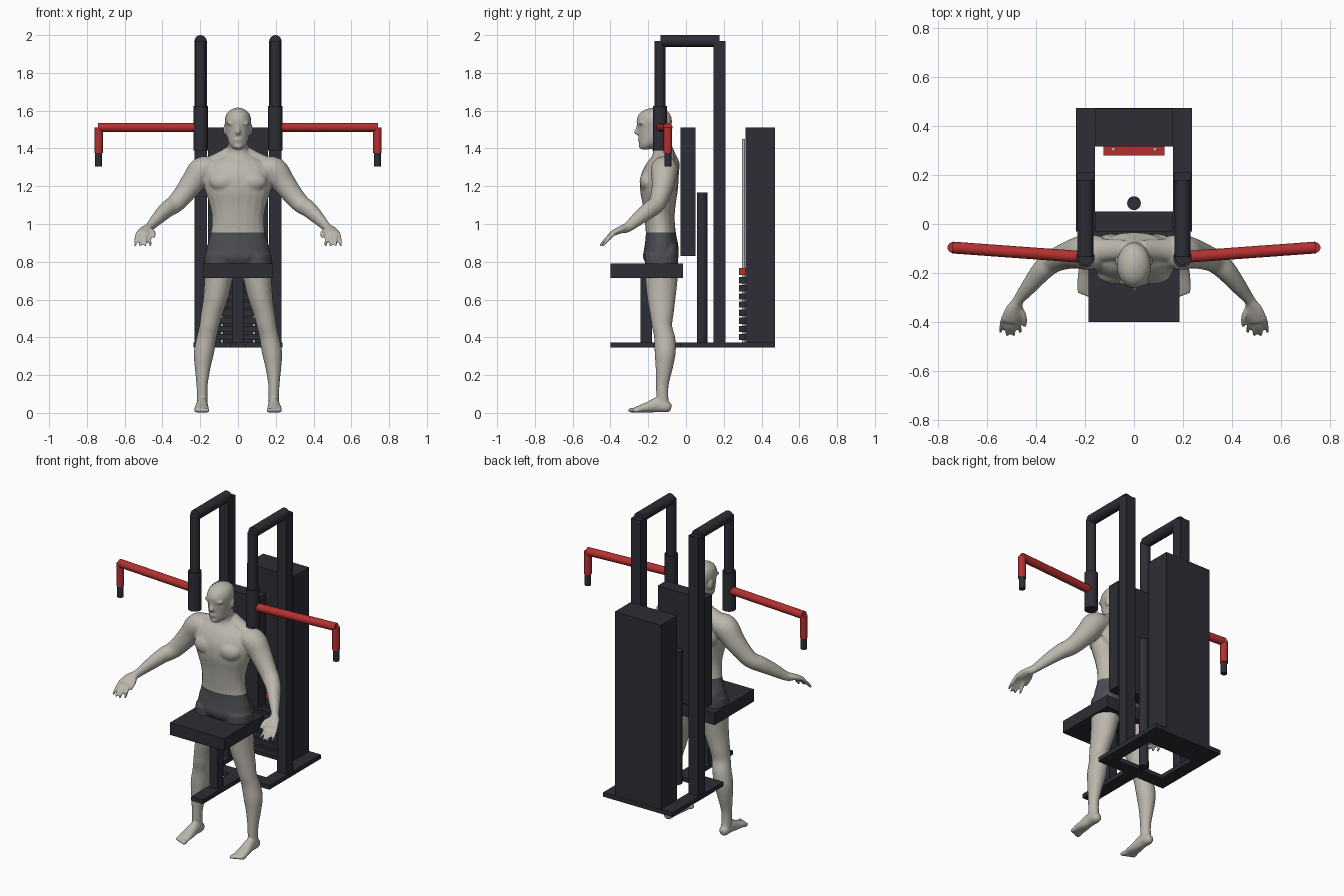
import bpy, bmesh, math
from mathutils import Vector, Matrix

if "Cube" in bpy.data.objects:
    bpy.data.objects.remove(bpy.data.objects["Cube"])


def material(name, r, g, b):
    m = bpy.data.materials.new(name)
    m.use_nodes = True
    m.diffuse_color = (r, g, b, 1)
    m.node_tree.nodes["Principled BSDF"].inputs["Base Color"].default_value = (r, g, b, 1)
    return m


DARK = material("dark_steel", .026, .026, .036)
RED = material("red_paint", .46, .03, .03)
CHROME = material("light_metal", .5, .5, .5)
SKIN = material("pale_body", .5, .475, .42)
CLOTH = material("grey_shorts", .07, .075, .082)


def finish(name, bm, *mats):
    bmesh.ops.recalc_face_normals(bm, faces=bm.faces)
    me = bpy.data.meshes.new(name)
    bm.to_mesh(me)
    bm.free()
    for m in mats:
        me.materials.append(m)
    for p in me.polygons:
        p.use_smooth = True
    me.set_sharp_from_angle(angle=math.radians(40))
    ob = bpy.data.objects.new(name, me)
    bpy.context.collection.objects.link(ob)
    return ob


def box(name, x, y, z, mat=DARK):
    """Box from (min, max) pairs."""
    bm = bmesh.new()
    bmesh.ops.create_cube(bm, size=1)
    for v in bm.verts:
        for axis, (low, high) in enumerate((x, y, z)):
            v.co[axis] = high if v.co[axis] > 0 else low
    return finish(name, bm, mat)


def rod(name, start, end, radius, mat=DARK):
    start, end = Vector(start), Vector(end)
    d = end - start
    bm = bmesh.new()
    place = Matrix.Translation((start + end) / 2) @ d.to_track_quat("Z", "Y").to_matrix().to_4x4()
    bmesh.ops.create_cone(bm, cap_ends=True, segments=24, radius1=radius,
                          radius2=radius, depth=d.length, matrix=place)
    return finish(name, bm, mat)


# Base frame, seat and back pad
FLOOR = (.347, .373)
box("base_rear_bar", (-.236, .236), (.315, .472), FLOOR)
box("base_cross_bar", (-.236, .236), (-.03, .05), FLOOR)
box("base_centre_rail", (-.04, .04), (-.4, -.03), FLOOR)
box("seat", (-.185, .185), (-.4, -.015), (.715, .79))
box("seat_post", (-.028, .028), (-.24, -.18), (.373, .715))
box("back_pad", (-.158, .158), (-.03, .05), (.83, 1.51))
rod("back_post", (0, .085, .347), (0, .085, 1.167), .028)

# Weight tower, stack and guides
box("weight_tower", (-.158, .158), (.315, .47), (.373, 1.51))
for i in range(8):
    low = .385 + i * .043
    box("weight_plate", (-.125, .125), (.28, .315), (low, low + .033))
box("top_weight_plate", (-.125, .125), (.28, .315), (.73, .766), RED)

# Paired frame parts and swing arms
for s, side in ((1, "left"), (-1, "right")):
    box(side + "_base_rail", sorted((s * .158, s * .236)), (.05, .315), FLOOR)
    box(side + "_upright", sorted((s * .165, s * .23)), (.145, .21), (.373, 1.97))
    rod(side + "_guide_rod", (s * .085, .305, .373), (s * .085, .305, 1.45), .008, CHROME)
    rod(side + "_top_beam", (s * .198, -.135, 1.968), (s * .198, .178, 1.968), .032)
    rod(side + "_hanger", (s * .198, -.138, 1.5), (s * .198, -.138, 1.968), .029)
    rod(side + "_sleeve", (s * .198, -.138, 1.39), (s * .198, -.138, 1.625), .038)
    rod(side + "_arm", (s * .2, -.135, 1.512), (s * .74, -.096, 1.512), .024, RED)
    rod(side + "_arm_drop", (s * .738, -.096, 1.375), (s * .738, -.096, 1.512), .022, RED)
    rod(side + "_grip", (s * .738, -.096, 1.305), (s * .738, -.096, 1.375), .018)


# Figure helpers
def tube(bm, points, s=1, flat=False):
    """Closed loft through (x, y, z, width, depth) rings, smoothed by a spline."""
    pts = [Vector(p) for p in points]
    pts = [pts[0]] + pts + [pts[-1]]
    path = []
    for a, b, c, d in zip(pts, pts[1:], pts[2:], pts[3:]):
        for k in range(4):
            t = k / 4
            path.append(b + (c - a) * t / 2 + (a - b * 2.5 + c * 2 - d / 2) * t * t
                        + ((b - c) * 3 + d - a) * t ** 3 / 2)
    path.append(pts[-1])
    rings = []
    for i, p in enumerate(path):
        step = path[min(i + 1, len(path) - 1)] - path[max(i - 1, 0)]
        t = Vector((0, 0, 1)) if flat else Vector(step[:3]).normalized()
        u = (Vector((1, 0, 0)) - t * t.x).normalized()
        v = t.cross(u)
        ring = []
        for k in range(20):
            ang = math.tau * k / 20
            co = Vector(p[:3]) + u * p[3] * math.cos(ang) + v * p[4] * math.sin(ang)
            ring.append(bm.verts.new((co.x * s, co.y, co.z)))
        rings.append(ring)
    for r, q in zip(rings, rings[1:]):
        for k in range(20):
            j = (k + 1) % 20
            bm.faces.new((r[k], r[j], q[j], q[k]))
    bm.faces.new(rings[0])
    bm.faces.new(rings[-1])


def blob(bm, centre, size):
    bmesh.ops.create_uvsphere(bm, u_segments=20, v_segments=12, radius=1,
                              matrix=Matrix.Translation(centre) @ Matrix.Diagonal((*size, 1)))


# Torso and head
body = bmesh.new()
tube(body, [(0, -.135, .765, .09, .06), (0, -.135, .82, .165, .092), (0, -.13, .88, .165, .09),
            (0, -.133, .95, .145, .08), (0, -.14, 1.03, .138, .08), (0, -.142, 1.1, .15, .087),
            (0, -.143, 1.18, .175, .1), (0, -.138, 1.26, .185, .1), (0, -.122, 1.32, .16, .088),
            (0, -.115, 1.36, .09, .065), (0, -.12, 1.39, .058, .056),
            (0, -.135, 1.43, .053, .055), (0, -.15, 1.48, .05, .05)], flat=True)
tube(body, [(0, -.215, 1.395, .022, .022), (0, -.197, 1.42, .045, .05), (0, -.175, 1.46, .059, .077),
            (0, -.168, 1.51, .066, .089), (0, -.168, 1.55, .07, .094), (0, -.166, 1.585, .06, .08),
            (0, -.165, 1.605, .038, .053), (0, -.165, 1.616, .01, .015)], flat=True)
blob(body, (0, -.26, 1.487), (.013, .016, .015))
blob(body, (0, -.254, 1.505), (.009, .012, .026))
blob(body, (0, -.244, 1.446), (.024, .011, .011))
blob(body, (0, -.236, 1.412), (.022, .014, .014))

for s in (1, -1):
    blob(body, (s * .03, -.235, 1.532), (.032, .019, .009))
    blob(body, (s * .069, -.15, 1.5), (.009, .018, .03))
    blob(body, (s * .075, -.2, 1.225), (.078, .046, .055))
    blob(body, (s * .08, -.088, .84), (.08, .05, .072))
    blob(body, (s * .09, -.08, 1.24), (.075, .04, .085))
    tube(body, [(.03, -.105, 1.39, .03, .04), (.1, -.105, 1.345, .035, .045),
                (.17, -.108, 1.315, .035, .05)], s)
    # Leg and foot
    tube(body, [(.1, -.13, .84, .076, .088), (.1, -.13, .76, .08, .088), (.104, -.13, .7, .074, .085),
                (.12, -.13, .6, .065, .074), (.14, -.128, .52, .057, .062), (.152, -.127, .46, .053, .054),
                (.166, -.113, .4, .053, .056), (.18, -.11, .32, .054, .056), (.187, -.115, .24, .042, .046),
                (.19, -.125, .15, .03, .034), (.19, -.125, .08, .028, .032),
                (.19, -.115, .02, .028, .033)], s, flat=True)
    tube(body, [(.19, -.078, .028, .016, .018), (.19, -.1, .032, .029, .03), (.19, -.15, .042, .03, .04),
                (.192, -.2, .03, .036, .029), (.193, -.25, .02, .04, .018),
                (.194, -.275, .015, .036, .012)], s)
    for i in range(5):
        blob(body, (s * (.162 + i * .0155), -.286 + i * .006, .014), (.0115 - i * .001, .024, .013))
    # Arm and hand
    tube(body, [(.13, -.115, 1.3, .055, .065), (.19, -.115, 1.285, .071, .072), (.24, -.12, 1.22, .063, .062),
                (.29, -.135, 1.155, .054, .052), (.335, -.155, 1.105, .049, .046),
                (.375, -.19, 1.078, .043, .045), (.42, -.245, 1.035, .034, .038),
                (.468, -.305, .985, .022, .027), (.485, -.335, .972, .02, .024)], s)
    tube(body, [(.472, -.312, .981, .022, .022), (.49, -.35, .968, .034, .019),
                (.503, -.385, .952, .037, .015), (.507, -.4, .944, .034, .012)], s)
    for k in (-1.5, -.5, .5, 1.5):
        x, reach = .504 + k * .019, abs(k) * .012
        tube(body, [(x, -.38, .952, .01, .01), (x + k * .004, -.425 + reach, .925, .0095, .0095),
                    (x + k * .008, -.455 + reach, .89, .008, .008),
                    (x + k * .008, -.462 + reach, .88, .004, .004)], s)
    tube(body, [(.475, -.33, .972, .015, .015), (.45, -.375, .957, .013, .013),
                (.446, -.41, .935, .01, .01), (.446, -.42, .928, .005, .005)], s)

# Fuse the figure into one smooth skin
rough = finish("rough_figure", body)
fuse = rough.modifiers.new("fuse", "REMESH")
fuse.mode, fuse.voxel_size = "VOXEL", .0065
relax = rough.modifiers.new("relax", "SMOOTH")
relax.factor, relax.iterations = .5, 5
graph = bpy.context.evaluated_depsgraph_get()
fused = bpy.data.meshes.new_from_object(rough.evaluated_get(graph))
bpy.data.objects.remove(rough)

# Shorts are cut in at the waist and hem
bm = bmesh.new()
bm.from_mesh(fused)
bpy.data.meshes.remove(fused)
HEM, WAIST = .745, .955
for z in (HEM, WAIST):
    bmesh.ops.bisect_plane(bm, geom=bm.verts[:] + bm.edges[:] + bm.faces[:],
                           plane_co=(0, 0, z), plane_no=(0, 0, 1))
for f in bm.faces:
    c = f.calc_center_median()
    f.material_index = int(HEM < c.z < WAIST and abs(c.x) < .25)
finish("standing_figure", bm, SKIN, CLOTH)
